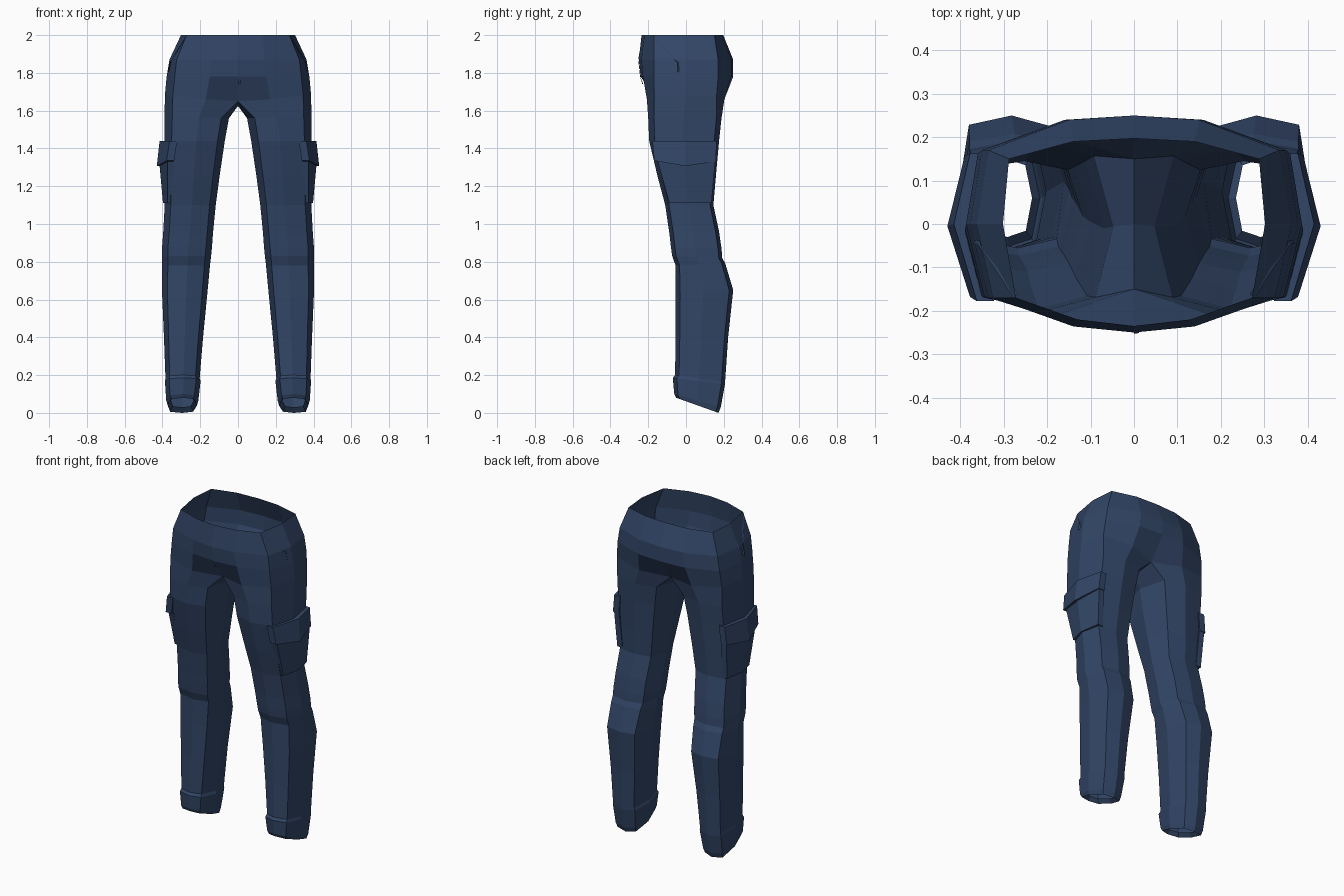
import bpy, bmesh
from mathutils import Vector

if "Cube" in bpy.data.objects:
    bpy.data.objects.remove(bpy.data.objects["Cube"])

navy = bpy.data.materials.new("navy_cloth")
navy.diffuse_color = (0.032, 0.061, 0.135, 1)
navy.use_nodes = True
navy.node_tree.nodes["Principled BSDF"].inputs["Base Color"].default_value = navy.diffuse_color


def make_object(name, bm, mirror=True):
    mesh = bpy.data.meshes.new(name)
    bm.to_mesh(mesh)
    bm.free()
    mesh.materials.append(navy)
    ob = bpy.data.objects.new(name, mesh)
    bpy.context.collection.objects.link(ob)
    if mirror:
        m = ob.modifiers.new("mirror", 'MIRROR')
        m.use_axis[0] = True
        m.use_clip = True
        m.merge_threshold = 0.0005
    return ob


def add_ring(bm, pts):
    return [bm.verts.new(p) for p in pts]


def bridge(bm, a, b, closed=True):
    n = len(a)
    for i in range(n if closed else n - 1):
        j = (i + 1) % n
        bm.faces.new((a[i], a[j], b[j], b[i]))


# Leg cross-section as (across, depth) fractions: front, outer, back, inner
SECTION = [(.12, .08), (.47, 0), (.88, .08), (1, .48),
           (.91, .93), (.5, 1), (.13, .92), (0, .5)]


def leg_ring(zf, zb, xi, xo, yf, yb):
    return [(xi + u * (xo - xi), yf + v * (yb - yf), zf + v * (zb - zf))
            for u, v in SECTION]


# Hem lip, cuff, shin, knee folds, thigh: z front, z back, x in, x out, y front, y back
LEG = [
    (.10, .03, .235, .355, -.03, .150),
    (.08, .00, .217, .373, -.052, .172),
    (.10, .03, .210, .380, -.062, .184),
    (.185, .15, .198, .387, -.07, .206),
    (.20, .165, .203, .384, -.058, .207),
    (.40, .40, .185, .392, -.055, .223),
    (.62, .65, .162, .402, -.055, .250),
    (.78, .79, .148, .402, -.055, .208),
    (.83, .82, .143, .403, -.073, .192),
    (.88, .87, .138, .402, -.080, .188),
    (.95, .96, .132, .396, -.088, .175),
    (1.10, 1.10, .118, .388, -.11, .145),
    (1.25, 1.25, .098, .390, -.15, .158),
    (1.44, 1.44, .070, .390, -.195, .175),
    (1.56, 1.56, .048, .389, -.20, .188),
]

# Trouser shell: one leg and half the hips, mirrored
bm = bmesh.new()
prev = None
for spec in LEG:
    ring = add_ring(bm, leg_ring(*spec))
    if prev:
        bridge(bm, prev, ring)
    prev = ring

# Crotch ring, whose inner points lie on the centre line
crotch = add_ring(bm, [
    (0, -.15, 1.65), (.17, -.207, 1.66), (.345, -.168, 1.68), (.387, 0, 1.68),
    (.36, .162, 1.68), (.18, .203, 1.66), (0, .15, 1.645), (0, 0, 1.625)])
bridge(bm, prev, crotch)
prev = crotch[:7]

# Hips and waist, from centre front round to centre back
HIPS = [
    (1.78, [(0, -.24), (.15, -.228), (.335, -.17), (.378, 0),
            (.35, .17), (.16, .24), (0, .25)]),
    (1.87, [(0, -.25), (.14, -.236), (.325, -.17), (.363, 0),
            (.335, .17), (.15, .24), (0, .25)]),
    (2.0, [(0, -.235), (.13, -.22), (.272, -.17), (.302, 0),
           (.288, .15), (.14, .19), (0, .197)]),
]
for z, pts in HIPS:
    ring = add_ring(bm, [(x, y, z) for x, y in pts])
    bridge(bm, prev, ring, closed=False)
    prev = ring
make_object("trousers", bm)


def side_panel(name, top, bottom, depth):
    """Closed three-column panel standing off the outer thigh."""
    bm = bmesh.new()
    off = Vector((depth, 0, 0))
    t, b = [Vector(p) for p in top], [Vector(p) for p in bottom]
    outline = b + t[::-1]
    outer = add_ring(bm, outline)
    inner = add_ring(bm, [p - off for p in outline])
    bridge(bm, inner, outer)
    for ring in (outer, inner):
        for i in (0, 1):
            bm.faces.new((ring[i], ring[i + 1], ring[4 - i], ring[5 - i]))
    bmesh.ops.recalc_face_normals(bm, faces=bm.faces)
    make_object(name, bm)


# Cargo pocket and its flap
side_panel("cargo_pocket",
           [(.372, -.152, 1.34), (.418, 0, 1.34), (.385, .155, 1.34)],
           [(.372, -.088, 1.11), (.397, .01, 1.11), (.376, .135, 1.11)], .035)
side_panel("pocket_flap",
           [(.362, -.178, 1.44), (.415, 0, 1.44), (.378, .162, 1.44)],
           [(.378, -.168, 1.335), (.43, -.005, 1.307), (.39, .158, 1.33)], .04)

# Slanted hip pocket welt
bm = bmesh.new()
path = [(.274, -.165, 1.998), (.316, -.1, 1.93), (.358, -.04, 1.86), (.369, -.04, 1.81)]
lower = add_ring(bm, [(x + .003, y - .006, z - .008) for x, y, z in path])
upper = add_ring(bm, [(x - .006, y + .004, z) for x, y, z in path])
bridge(bm, lower, upper, closed=False)
make_object("hip_pocket_welt", bm)

# Fly: thin plate down the centre front
bm = bmesh.new()
left = add_ring(bm, [(0, -.231, 1.74), (0, -.243, 1.78), (0, -.253, 1.87), (0, -.246, 1.91)])
right = add_ring(bm, [(.012, -.227, 1.74), (.012, -.241, 1.78),
                      (.012, -.251, 1.87), (.012, -.242, 1.91)])
bridge(bm, right, left, closed=False)
bmesh.ops.reverse_faces(bm, faces=[f for f in bm.faces if f.normal.y > 0])
make_object("fly", bm, mirror=False)
